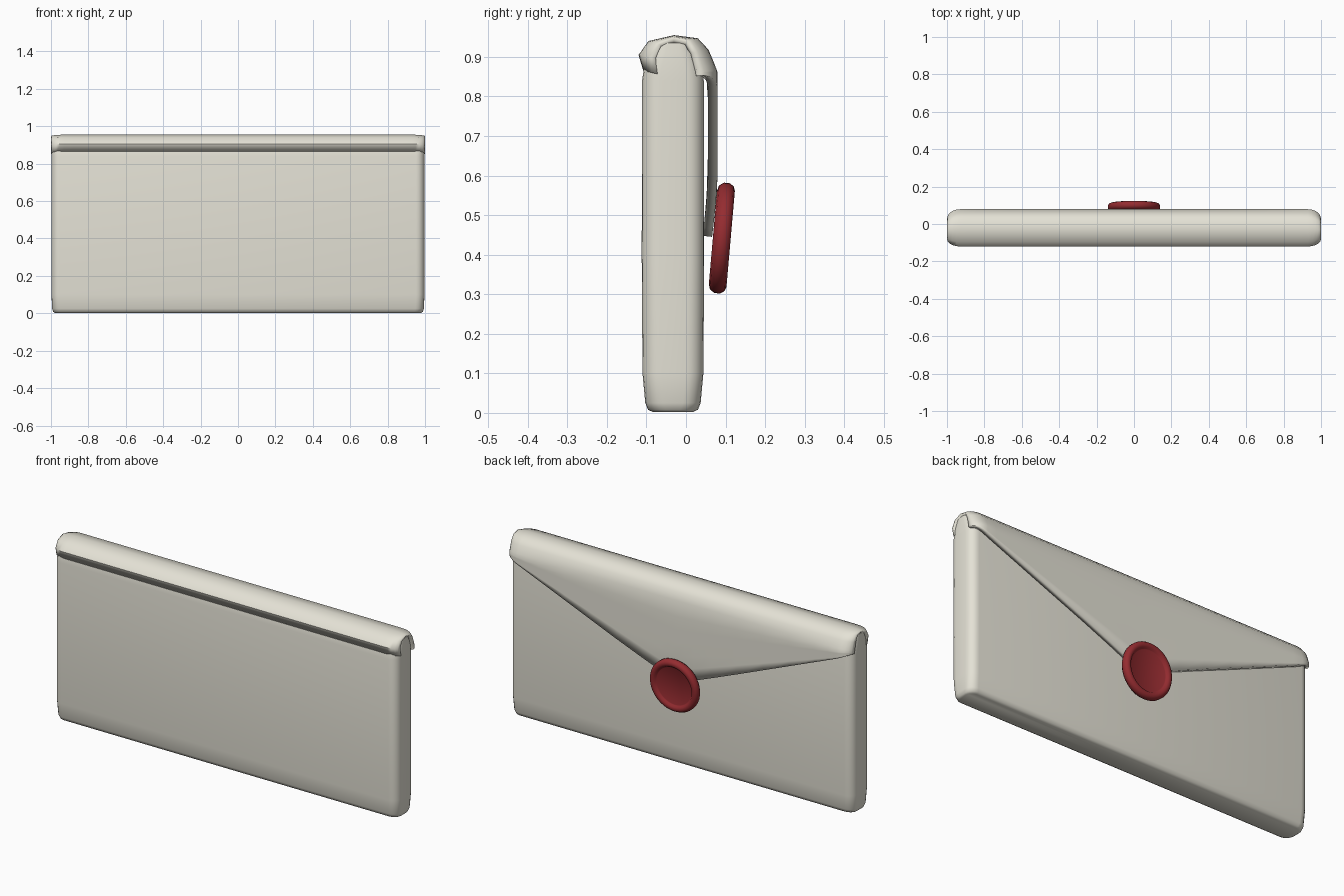
import bpy, bmesh, math

if "Cube" in bpy.data.objects:
    bpy.data.objects.remove(bpy.data.objects["Cube"])

def material(name, rgb):
    m = bpy.data.materials.new(name)
    m.diffuse_color = (*rgb, 1)
    m.use_nodes = True
    m.node_tree.nodes["Principled BSDF"].inputs["Base Color"].default_value = m.diffuse_color
    return m

def make_object(name, verts, faces, mat):
    me = bpy.data.meshes.new(name)
    me.from_pydata(verts, [], faces)
    bm = bmesh.new()
    bm.from_mesh(me)
    bmesh.ops.recalc_face_normals(bm, faces=bm.faces)
    bm.to_mesh(me)
    bm.free()
    ob = bpy.data.objects.new(name, me)
    bpy.context.collection.objects.link(ob)
    me.materials.append(mat)
    return ob

def smooth(ob, angle):
    bpy.ops.object.select_all(action='DESELECT')
    bpy.context.view_layer.objects.active = ob
    ob.select_set(True)
    bpy.ops.object.shade_smooth_by_angle(angle=math.radians(angle))

def loft(name, rings, mat):
    n = len(rings[0])
    verts = [v for r in rings for v in r]
    faces = [(k*n + i, k*n + (i+1) % n, (k+1)*n + (i+1) % n, (k+1)*n + i)
             for k in range(len(rings)-1) for i in range(n)]
    faces += [tuple(range(n)), tuple(range((len(rings)-1)*n, len(rings)*n))]
    return make_object(name, verts, faces, mat)

paper = material("paper", (0.78, 0.76, 0.67))
wax = material("wax", (0.30, 0.025, 0.03))
MID = -0.033

# envelope body: rounded rectangles stacked up z
def rounded_rect(hx, hy, r, z, seg=5):
    pts = []
    for q, (sx, sy) in enumerate([(1, 1), (-1, 1), (-1, -1), (1, -1)]):
        for i in range(seg + 1):
            a = math.pi/2 * (q + i/seg)
            pts.append((sx*(hx-r) + r*math.cos(a), MID + sy*(hy-r) + r*math.sin(a), z))
    return pts

levels = [(0.002, 0.980, 0.050), (0.008, 0.988, 0.063), (0.025, 0.994, 0.070),
          (0.10, 0.997, 0.077), (0.40, 0.997, 0.079), (0.84, 0.997, 0.078),
          (0.88, 0.997, 0.072), (0.91, 0.995, 0.062), (0.935, 0.993, 0.045)]
body = loft("envelope_body", [rounded_rect(hx, hy, min(0.045, hy*0.7), z)
                              for z, hx, hy in levels], paper)
smooth(body, 50)

# closing flap: a strip over the top whose back edge forms a V
over = [(-0.108, 0.865), (-0.120, 0.905), (-0.095, 0.940), (-0.030, 0.955),
        (0.030, 0.947), (0.057, 0.918), (0.073, 0.880)]
half = [0, 0.05, 0.1, 0.2, 0.35, 0.5, 0.65, 0.8, 0.88, 0.93, 0.95, 0.97, 0.985, 0.995, 1.0]
xs = [-x for x in reversed(half[1:])] + half
R, DOWN = 0.07, 6
cols = []
for x in xs:
    a = abs(x)
    tip = 0.445 + 0.41*a if a <= 0.93 else 0.826 + 0.034*(a-0.93)/0.07
    t = max(0, a - (1-R))
    pull = R - math.sqrt(max(0, R*R - t*t))
    squeeze = 1 - 0.75*pull/0.115
    path = list(over)
    for i in range(1, DOWN + 1):
        z = 0.870 + (tip - 0.870)*i/DOWN
        path.append((0.079 - 0.013*max(0, (0.56 - z)/0.115), z))
    cols.append([(x, MID + (y-MID)*squeeze, z - 0.008*pull/R) for y, z in path])
n = len(cols[0])
flap = make_object("envelope_flap", [v for c in cols for v in c],
                   [(k*n+i, k*n+i+1, (k+1)*n+i+1, (k+1)*n+i)
                    for k in range(len(cols)-1) for i in range(n-1)], paper)
# keep the flap normals pointing outward so its thickness grows inward
if sum(p.normal.y * p.area for p in flap.data.polygons if p.center.z < 0.8) < 0:
    flap.data.flip_normals()
sol = flap.modifiers.new("thickness", 'SOLIDIFY')
sol.thickness = 0.024
sol.offset = -1
smooth(flap, 45)

# wax seal: turned disc with a raised rim and sunken centre
profile = [(0.118, -0.022), (0.132, -0.018), (0.140, -0.006), (0.140, 0.008),
           (0.133, 0.019), (0.122, 0.023), (0.110, 0.020), (0.104, 0.012), (0.100, 0.010)]
SIDES = 40
seal = loft("wax_seal", [[(r*math.cos(2*math.pi*i/SIDES), r*math.sin(2*math.pi*i/SIDES), h)
                          for i in range(SIDES)] for r, h in profile], wax)
seal.location = (0, 0.090, 0.442)
seal.rotation_euler = (math.radians(-95), 0, 0)
smooth(seal, 50)
